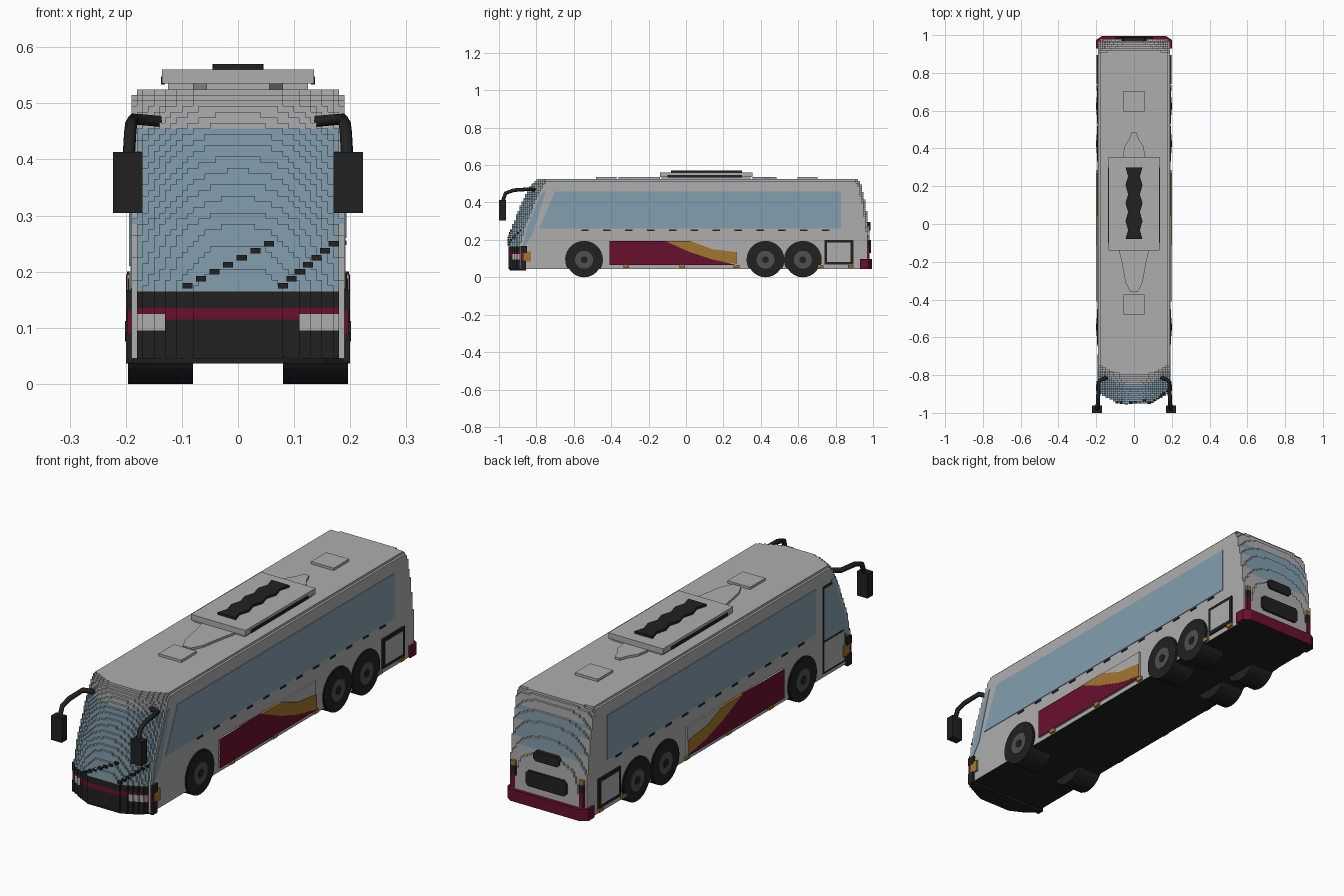
import bpy, bmesh, math
from mathutils import Vector

cube = bpy.data.objects.get("Cube")
if cube:
    bpy.data.objects.remove(cube, do_unlink=True)


def material(name, r, g, b):
    m = bpy.data.materials.new(name)
    m.use_nodes = True
    m.diffuse_color = (r, g, b, 1)
    m.node_tree.nodes["Principled BSDF"].inputs["Base Color"].default_value = (r, g, b, 1)
    return m


MATS = [material("body_white", .42, .42, .425), material("trim_black", .015, .015, .015),
        material("glass_blue", .23, .345, .42), material("panel_red", .14, .005, .026),
        material("amber", .37, .18, .028), material("rim_grey", .075, .08, .085)]
WHITE, BLACK, GLASS, RED, AMBER, GREY = range(6)
SIDES = (("left", 1), ("right", -1))
HALF, FLOOR, ROOF, STEP = .19, .045, .525, .01


def finish(name, bm, rule):
    """Turn a bmesh into an object; rule is a colour or a function of a face."""
    bmesh.ops.recalc_face_normals(bm, faces=bm.faces)
    for f in bm.faces:
        f.material_index = rule(f) if callable(rule) else rule
    me = bpy.data.meshes.new(name)
    bm.to_mesh(me)
    bm.free()
    for m in MATS:
        me.materials.append(m)
    ob = bpy.data.objects.new(name, me)
    bpy.context.collection.objects.link(ob)
    return ob


def add_prism(bm, pts, axis, lo, hi):
    def at(p, t):
        c = list(p)
        c.insert(axis, t)
        return bm.verts.new(c)
    a, b = [at(p, lo) for p in pts], [at(p, hi) for p in pts]
    bm.faces.new(a)
    bm.faces.new(b)
    for i in range(len(a)):
        j = (i + 1) % len(a)
        bm.faces.new((a[i], a[j], b[j], b[i]))


def prism(name, pts, axis, lo, hi, rule):
    bm = bmesh.new()
    add_prism(bm, pts, axis, lo, hi)
    return finish(name, bm, rule)


def rect(a0, a1, b0, b1):
    return [(a0, b0), (a1, b0), (a1, b1), (a0, b1)]


def side_plate(name, pts, rule, thick=.005, sides=SIDES):
    for tag, s in sides:
        prism(f"{name}_{tag}", pts, 0, s * (HALF - .004), s * (HALF + thick), rule)


def circle(cy, cz, r, a0=0, a1=360, n=24):
    return [(cy + r * math.cos(math.radians(a0 + (a1 - a0) * i / n)),
             cz + r * math.sin(math.radians(a0 + (a1 - a0) * i / n))) for i in range(n)]


def interp(table, z):
    for (z0, y0), (z1, y1) in zip(table, table[1:]):
        if z <= z1:
            return y0 + (y1 - y0) * max(0, z - z0) / (z1 - z0)
    return table[-1][1]


# Stepped nose and tail
NOSE = [(.17, -.955), (.27, -.93), (.43, -.865), (.5, -.825), (.53, -.795)]
TAIL = [(.1, .985), (.24, .98), (.39, .96), (.5, .935), (.53, .915)]


def nose_y(x, z):
    return interp(NOSE, z) + .07 * (abs(x) / HALF) ** 2.4


def tail_y(x, z):
    return interp(TAIL, z) - .015 * (abs(x) / HALF) ** 3


def stepped_end(name, end_y, inner, rule):
    bm = bmesh.new()
    for k in range(round((ROOF - FLOOR) / STEP)):
        z = FLOOR + k * STEP
        half = HALF if z < .51 else HALF - STEP
        n = round(half / STEP)
        pts = [(-half, inner)]
        last = None
        for i in range(-n, n):
            y = round(end_y((i + .5) * STEP, z + STEP / 2) / STEP) * STEP
            if y != last:
                if last is not None:
                    pts.append((i * STEP, last))
                pts.append((i * STEP, y))
            last = y
        pts += [(half, last), (half, inner)]
        add_prism(bm, pts, 2, z, z + STEP)
    finish(name, bm, rule)


def nose_colour(f):
    c = f.calc_center_median()
    if f.normal.z < -.5 and c.z < FLOOR + .001:
        return BLACK
    if abs(c.x) > .185 or c.z > .46:
        return WHITE
    if c.z > .165:
        return GLASS
    if .09 < c.z < .125 and abs(c.x) > .12:
        return WHITE
    return RED if .11 < c.z < .135 else BLACK


def tail_colour(f):
    c = f.calc_center_median()
    if f.normal.z < -.5 and c.z < FLOOR + .001:
        return BLACK
    return GLASS if f.normal.y > .5 and .3 < c.z < .46 and abs(c.x) < .155 else WHITE


stepped_end("nose", nose_y, -.7, nose_colour)
stepped_end("tail", tail_y, .88, tail_colour)

# Main body shell with a stepped roof edge
right_half = [(HALF, FLOOR), (HALF, .515), (.18, .515), (.18, ROOF)]
shell = right_half + [(-x, z) for x, z in reversed(right_half)]
prism("body_shell", shell, 1, -.7, .88,
      lambda f: BLACK if f.normal.z < -.5 and f.calc_center_median().z < .1 else WHITE)

# Side glass
corner = [(nose_y(HALF, z) + .012, z) for z in (.17, .22, .27, .35, .43, .46)]
side_plate("windscreen_corner", corner + [(-.75, .46), (-.82, .23), (-.86, .17)], GLASS, .002)
side_plate("side_window", [(-.785, .26), (.83, .26), (.83, .46), (-.7, .46)], GLASS, .003, SIDES[:1])
side_plate("side_window", rect(-.64, .83, .26, .46), GLASS, .003, SIDES[1:])
for i in range(12):
    y = -.56 + i * .117
    side_plate(f"window_clip_{i}", rect(y, y + .04, .248, .256), BLACK, .003)

# Entrance door
DOOR = SIDES[1:]
side_plate("door_frame", [(-.85, .06), (-.69, .06), (-.69, .45), (-.76, .45), (-.85, .22)], BLACK, .002, DOOR)
side_plate("door_glass", [(-.84, .21), (-.7, .21), (-.7, .44), (-.755, .44), (-.84, .225)], GLASS, .004, DOOR)
side_plate("door_lower_panel", rect(-.84, -.7, .07, .2), WHITE, .004, DOOR)

# Painted luggage panels with a sweeping stripe
side_plate("luggage_panel", rect(-.41, .27, .065, .195), WHITE, .007)
side_plate("red_panel", [(-.41, .065), (.27, .065), (.1, .11), (-.02, .165), (-.115, .195), (-.41, .195)], RED, .009)
side_plate("amber_sweep", [(-.115, .195), (.02, .135), (.14, .095), (.27, .07),
                           (.27, .135), (.14, .15), (.02, .195)], AMBER, .01)

# Rear service hatch and sill markers
side_plate("hatch_frame", rect(.74, .895, .068, .2), BLACK, .008)
side_plate("hatch_door", rect(.755, .88, .083, .185), WHITE, .009)
for i, y in enumerate((-.32, -.02, .27, .72, .88)):
    side_plate(f"sill_marker_{i}", rect(y - .015, y + .015, .05, .066), AMBER, .009)

# Front corner trim and lamps
side_plate("bumper_lower", rect(-.885, -.855, .037, .09), BLACK, .01)
side_plate("bumper_stripe", rect(-.885, -.86, .09, .13), RED, .007)
side_plate("bumper_upper", rect(-.885, -.85, .13, .167), BLACK, .01)
side_plate("turn_lamp", rect(-.87, -.83, .085, .138), AMBER, .008)
prism("chin", [(-.2, -.86), (-.15, -.91), (-.08, -.945), (.08, -.945), (.15, -.91), (.2, -.86)],
      2, .036, .05, BLACK)

# Windscreen wipers following the glass
for tag, x0, x1 in (("left", .08, .17), ("right", -.09, .055)):
    bm = bmesh.new()
    for i in range(7):
        x, z = x0 + (x1 - x0) * i / 6, .175 + .075 * i / 6
        y = nose_y(x, z)
        add_prism(bm, rect(x - .009, x + .009, z - .005, z + .005), 1, y - .009, y + .01)
    finish(f"wiper_{tag}", bm, BLACK)

# Rear bumper, grilles and lamps
prism("rear_bumper", [(-.2, .93), (.2, .93), (.2, .975), (.17, .995), (-.17, .995), (-.2, .975)],
      2, FLOOR, .097, lambda f: BLACK if f.normal.z < -.5 else RED)


def chamfered(w, z0, z1, c=.012):
    return [(-w + c, z0), (w - c, z0), (w, z0 + c), (w, z1 - c), (w - c, z1), (-w + c, z1), (-w, z1 - c), (-w, z0 + c)]


prism("upper_grille", chamfered(.065, .25, .295), 1, .96, .987, BLACK)
prism("lower_grille", chamfered(.1, .13, .2), 1, .96, .989, BLACK)
for tag, s in SIDES:
    for part, z0, z1, col in (("brake_lamp", .1, .165, RED), ("lamp_surround", .165, .2, BLACK),
                              ("rear_turn_lamp", .2, .22, AMBER)):
        prism(f"{part}_{tag}", rect(s * .158, s * .18, z0, z1), 1, .955, .982, col)

# Wheels with arches, rims and hubs
for n, y in enumerate((-.545, .425, .625)):
    side_plate(f"wheel_arch_{n}", circle(y, .094, .101, -28, 216), BLACK, .004)
    for tag, s in SIDES:
        for part, r, x0, x1, col in (("tyre", .094, .08, .196), ("rim", .048, .15, .198),
                                     ("hub", .018, .15, .201)) and (
                ("tyre", .094, .08, .196, BLACK), ("rim", .048, .15, .198, GREY), ("hub", .018, .15, .201, BLACK)):
            prism(f"{part}_{n}_{tag}", circle(y, .094, r), 0, s * x0, s * x1, col)

# Roof air unit, fairings and hatches
prism("air_unit_base", rect(-.125, .125, -.13, .345), 2, .52, .535, WHITE)
prism("air_unit", rect(-.135, .135, -.14, .355), 2, .535, .56, WHITE)
for tag, s in SIDES:
    prism(f"air_louvre_{tag}", rect(-.1, .3, .534, .548), 0, s * .13, s * .137, BLACK)
edge = [(.038 + .007 * math.cos(i * math.pi / 2), -.08 + .38 * i / 16) for i in range(17)]
prism("roof_fan_cover", edge + [(-x, y) for x, y in reversed(edge)], 2, .555, .57, BLACK)
front = [(.08, -.14), (.065, -.2), (.045, -.31), (.02, -.36)]
rear = [(.06, .355), (.05, .41), (.025, .45), (.012, .485)]
for name, half in (("front_fairing", front), ("rear_fairing", rear)):
    prism(name, half + [(-x, y) for x, y in reversed(half)], 2, .52, .535, WHITE)
for name, y in (("front_roof_hatch", -.425), ("rear_roof_hatch", .65)):
    prism(name, rect(-.056, .056, y - .055, y + .053), 2, .52, .536, WHITE)

# Mirrors on curved arms
for tag, s in SIDES:
    cu = bpy.data.curves.new(f"mirror_arm_{tag}", "CURVE")
    cu.dimensions = "3D"
    cu.bevel_depth, cu.bevel_resolution = .011, 1
    path = [(.14, -.81, .468), (.185, -.83, .472), (.19, -.92, .466), (.192, -.965, .45), (.195, -.982, .4)]
    sp = cu.splines.new("POLY")
    sp.points.add(len(path) - 1)
    for p, (x, y, z) in zip(sp.points, path):
        p.co = (s * x, y, z, 1)
    cu.use_fill_caps = True
    cu.materials.append(MATS[BLACK])
    bpy.context.collection.objects.link(bpy.data.objects.new(f"mirror_arm_{tag}", cu))
    prism(f"mirror_head_{tag}", rect(s * .17, s * .223, .305, .413), 1, -1, -.962, BLACK)
